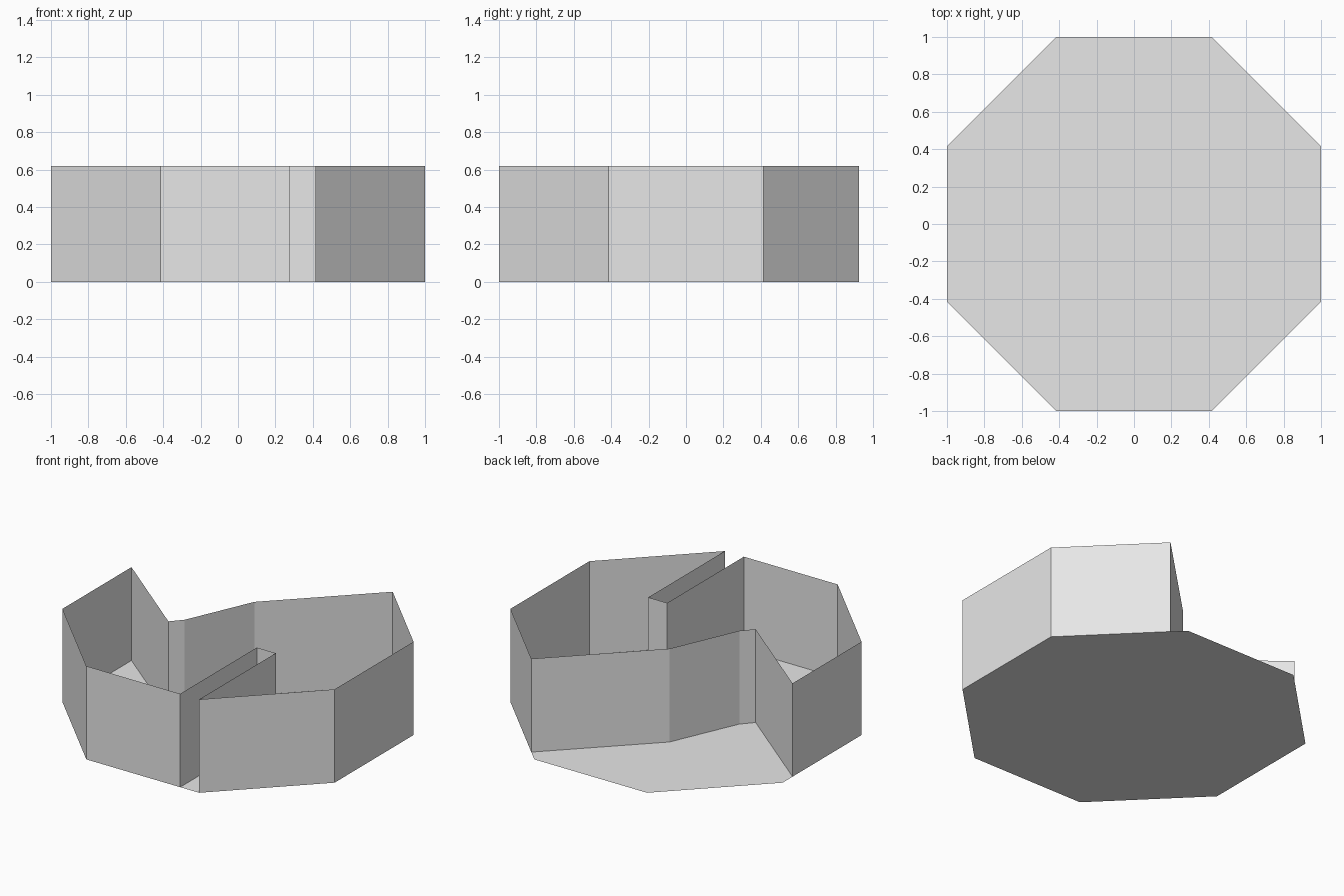
import bpy, bmesh, math

if "Cube" in bpy.data.objects:
    bpy.data.objects.remove(bpy.data.objects["Cube"])

HEIGHT = 0.62
T = math.tan(math.pi / 8)   # half side of an octagon with apothem 1
SLOT_END = -0.195           # how far the entrance slot and inner corner reach

grey = bpy.data.materials.new("light grey")
grey.diffuse_color = (0.8, 0.8, 0.8, 1)
grey.use_nodes = True
grey.node_tree.nodes["Principled BSDF"].inputs["Base Color"].default_value = grey.diffuse_color


def make_object(name, bm):
    mesh = bpy.data.meshes.new(name)
    bm.to_mesh(mesh)
    bm.free()
    mesh.materials.append(grey)
    obj = bpy.data.objects.new(name, mesh)
    bpy.context.collection.objects.link(obj)
    return obj


# Floor: flat regular octagon
bm = bmesh.new()
r = math.hypot(1, T)
bm.faces.new([bm.verts.new((r * math.cos(a), r * math.sin(a), 0))
              for a in (math.pi / 8 + i * math.pi / 4 for i in range(8))])
make_object("floor", bm)

# Wall: closed counter-clockwise outline raised as a thin sheet
outline = [
    (-1, 0.31), (-1, -T), (-T, -1),                                # left side
    (0.275, -1), (0.275, SLOT_END), (T, SLOT_END), (T, -1),        # front slot
    (1, -T), (1, T), (0.489, 0.925),                               # right side
    (-0.11, 0.33), (-0.308, -0.12), (-0.375, SLOT_END),            # back recess
]
bm = bmesh.new()
low = [bm.verts.new((x, y, 0)) for x, y in outline]
high = [bm.verts.new((x, y, HEIGHT)) for x, y in outline]
for i in range(len(outline)):
    j = (i + 1) % len(outline)
    bm.faces.new((low[i], low[j], high[j], high[i]))
make_object("wall", bm)
